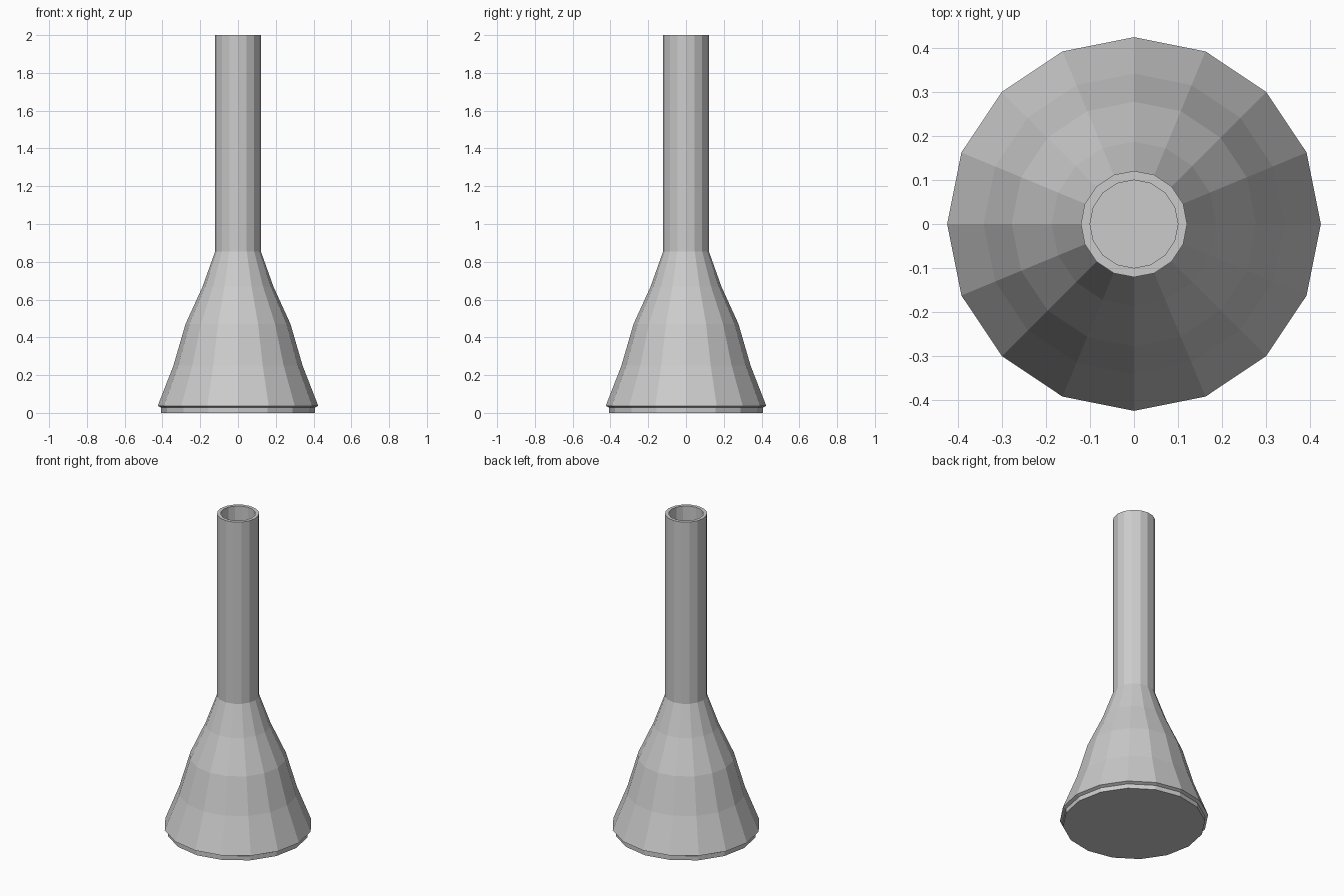
import bpy, bmesh
from math import cos, sin, tau

if "Cube" in bpy.data.objects:
    bpy.data.objects.remove(bpy.data.objects["Cube"])

SIDES = 16


def lathe(name, profile, closed=False):
    """Revolve an (r, z) profile about z; open profiles get end caps."""
    bm = bmesh.new()
    rings = [[bm.verts.new((r * cos(tau * i / SIDES), r * sin(tau * i / SIDES), z))
              for i in range(SIDES)] for r, z in profile]
    pairs = list(zip(rings, rings[1:]))
    if closed:
        pairs.append((rings[-1], rings[0]))
    else:
        bm.faces.new(rings[0][::-1])
        bm.faces.new(rings[-1])
    for a, b in pairs:
        for i in range(SIDES):
            j = (i + 1) % SIDES
            bm.faces.new((a[i], a[j], b[j], b[i]))
    bmesh.ops.recalc_face_normals(bm, faces=bm.faces)
    mesh = bpy.data.meshes.new(name)
    bm.to_mesh(mesh)
    bm.free()
    obj = bpy.data.objects.new(name, mesh)
    bpy.context.collection.objects.link(obj)
    return obj


# Hollow flared bell with its straight neck: outer wall up, inner wall down
outer = [(0.425, 0.037), (0.342, 0.25), (0.278, 0.47), (0.187, 0.67),
         (0.121, 0.855), (0.121, 2.0)]
inner = [(0.1, 2.0), (0.1, 0.85), (0.166, 0.66), (0.257, 0.462),
         (0.321, 0.242), (0.405, 0.028)]
lathe("bell_and_neck", outer + inner, closed=True)

# Thin disc closing the bottom
lathe("base_disc", [(0.407, 0.0), (0.407, 0.028)])
